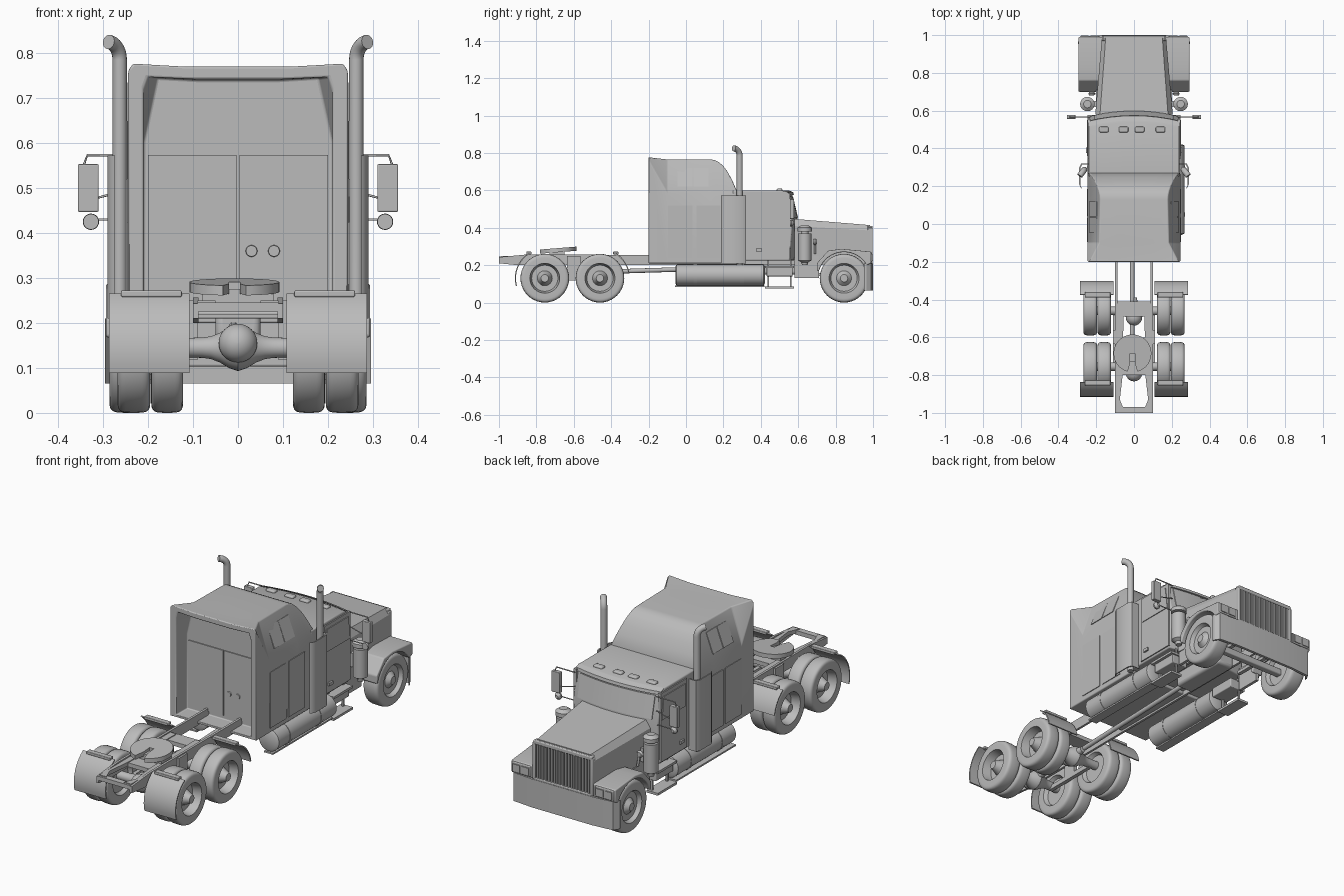
import bpy, bmesh, math
from math import sin, cos, copysign
from mathutils import Vector, Quaternion

cube = bpy.data.objects.get("Cube")
if cube:
    bpy.data.objects.remove(cube)

grey = bpy.data.materials.new("plain grey")
grey.use_nodes = True
tone = (.5, .5, .5, 1)
grey.diffuse_color = tone
grey.node_tree.nodes["Principled BSDF"].inputs["Base Color"].default_value = tone
parts = []

# Shared measures
cab_side, floor, roof, cab_roof = .24, .21, .765, .6
hub_height, tyre_radius, front_axle_y, rear_axles = .13, .13, .845, (-.755, -.46)
rail_side, rail_bottom, rail_top = .1, .2, .25


def around(middle, reach):
    return middle - reach, middle + reach


def sweep(start, stop, steps):
    return [math.radians(start + (stop - start) * i / steps) for i in range(steps + 1)]


def both(half):
    """Continue a half outline with its mirror image."""
    return half + [(-x, other) for x, other in reversed(half)]


def circle(centre, radius, angles):
    return [(centre[0] + radius * cos(a), centre[1] + radius * sin(a)) for a in angles]


def place(axis, point, t):
    return {"x": (t, *point), "y": (point[0], t, point[1]), "z": (*point, t)}[axis]


def loft(name, rings, mirror=False, bevel=0):
    """Skin a row of equal rings, close both ends, optionally mirror in x."""
    bm = bmesh.new()
    rows = [[bm.verts.new(point) for point in ring] for ring in rings]
    count = len(rows[0])
    for row, following in zip(rows, rows[1:]):
        for i in range(count):
            j = (i + 1) % count
            bm.faces.new((row[i], row[j], following[j], following[i]))
    bm.faces.new(rows[0])
    bm.faces.new(rows[-1])
    bmesh.ops.recalc_face_normals(bm, faces=bm.faces)
    mesh = bpy.data.meshes.new(name)
    bm.to_mesh(mesh)
    bm.free()
    mesh.materials.append(grey)
    part = bpy.data.objects.new(name, mesh)
    bpy.context.collection.objects.link(part)
    if bevel:
        modifier = part.modifiers.new("bevel", "BEVEL")
        modifier.width, modifier.segments, modifier.limit_method = bevel, 3, "ANGLE"
        modifier.angle_limit = math.radians(25)
    if mirror:
        part.modifiers.new("mirror", "MIRROR")
    parts.append(part)


def prism(name, axis, outline, span, **options):
    loft(name, [[place(axis, point, t) for point in outline] for t in span], **options)


def box(name, x, y, z, **options):
    prism(name, "z", [(x[0], y[0]), (x[1], y[0]), (x[1], y[1]), (x[0], y[1])], z, **options)


def turned(name, axis, centre, profile, **options):
    """Lathe a profile of (position along axis, radius)."""
    angles = sweep(0, 360, 40)[:-1]
    loft(name, [[place(axis, point, t) for point in circle(centre, radius, angles)]
                for t, radius in profile], **options)


def tube(name, path, radius, **options):
    path = [Vector(point) for point in path]
    rings, turn, heading = [], Quaternion(), Vector((0, 0, 1))
    for i, point in enumerate(path):
        ahead = (path[min(i + 1, len(path) - 1)] - path[max(i - 1, 0)]).normalized()
        turn = heading.rotation_difference(ahead) @ turn
        heading = ahead
        rings.append([point + turn @ Vector((*spot, 0))
                      for spot in circle((0, 0), radius, sweep(0, 360, 16)[:-1])])
    loft(name, rings, **options)


def arch(y, wall, shoulder, edge, top, bottom=floor, sag=0):
    """Body cross-section: wall, shoulder, roof edge, roof middle."""
    half = [(wall, bottom), (wall, shoulder), (edge, top), (edge / 2, top - sag)]
    return [(x, y, z) for x, z in both(half)]


# Sleeper: curved roof front, flared rear fairing, recessed back wall
sections = []
for i in range(7):
    s = 1 - i / 6
    sections.append(arch(.13 + .14 * s, .245, .59 - .03 * s, .18 + .055 * s * s,
                         cab_roof + (roof - cab_roof) * (1 - s ** 2.2)))
sections += [arch(-.1, .245, .59, .185, roof), arch(-.2, .245, .765, .235, .777, sag=.007),
             arch(-.2, floor, .72, .2, .747, bottom=.22, sag=.005),
             arch(-.11, floor, .6, .18, .745, bottom=.22, sag=.005)]
loft("sleeper_body", sections, bevel=.006)
box("rear_wall_panel", (.003, .2), around(-.11, .005), (.24, .573), mirror=True)
for x in (.03, .08):
    turned("rear_wall_port", "y", (x, .36), [(-.12, .012), (-.11, .014)])


def slant(z, out):
    return .245 - (z - .59) * .39 + out, z


outline = [slant(.62, 0), slant(.62, .005), slant(.72, .005), slant(.72, 0)]
for middle in (-.005, .08):
    prism("sleeper_window", "y", outline, around(middle, .04), mirror=True)
for middle in (.12, -.03):
    box("sleeper_hatch", (cab_side, .249), around(middle, .065), (.235, .52), mirror=True)

# Cab, bowed at the front
def bowed(name, outline, width, **options):
    stations = [width * i / 4 for i in range(-4, 5)]
    loft(name, [[(x, y + (.008 - .5 * x * x if y > .5 else 0), z) for y, z in outline]
                for x in stations], **options)


def glass(t, out):
    return .59 - .035 * t + out, .44 + .15 * t


bowed("cab", [(.25, .225), (.575, .225), glass(0, 0), glass(1, 0), (.53, cab_roof), (.25, cab_roof)],
      cab_side, bevel=.006)
bowed("windshield", [glass(.1, 0), glass(.1, .004), glass(.85, .004), glass(.85, 0)], floor)
bowed("sun_visor", [glass(.9, 0), glass(.9, .01), glass(1, .01), (.54, cab_roof)], cab_side)
box("door", (.23, .246), (.345, .555), (.235, .585), mirror=True)
prism("door_window", "x", [(.36, .45), (.55, .45), (.535, .565), (.36, .565)], (cab_side, .25), mirror=True)
box("door_handle", (cab_side, .255), around(.39, .015), around(.28, .008), mirror=True)
for x in (-.16, -.055, .03, .14):
    box("roof_marker_light", around(x, .025), around(.5, .015), (.59, .61), bevel=.007)

# Hollow hood, grille and bumper
def hood_ring(y, wall, shoulder, edge, top):
    skin = .006
    inside = arch(y, wall - skin, shoulder, edge - skin, top - skin, rail_bottom)
    return arch(y, wall, shoulder, edge, top, rail_bottom) + inside[::-1]


loft("hood", [hood_ring(.58, .205, .41, .18, .447), hood_ring(.985, .17, .385, .15, .414)])
box("hood_skirt", (.185, .2), (.58, .71), (hub_height, .25), mirror=True)
grille_depth = (.97, .998)
box("radiator", around(0, .16), (.965, .98), (floor, .4))
box("grille_side", (.153, .17), grille_depth, (floor, .4), mirror=True, bevel=.004)
for z in (floor, .4):
    box("grille_bar", around(0, .165), grille_depth, around(z, .01), bevel=.004)
for i in range(-9, 10):
    box("grille_slat", around(i * .016, .004), (.975, .996), (floor, .4))
face = both([(.296, .965), (.28, .99), (.17, 1)])
prism("bumper", "z", face + [(x, y - .014) for x, y in reversed(face)], (.065, floor))

# Front fenders with wheel arch, and lamps
arc = circle((front_axle_y, hub_height), .14, sweep(30, 165, 12))
crown = [(.7, .17), (.7, floor), (.76, .277), (.83, .287), (.99, .272), (.99, floor)]
prism("front_fender", "x", crown + arc, (.16, .294), mirror=True, bevel=.013)
box("headlight_frame", (.182, .286), (.97, .995), (.215, .268), mirror=True, bevel=.004)
for x in (.21, .26):
    box("headlight_lens", around(x, .02), (.98, .999), around(cab_side, .018), mirror=True)
tube("fender_bracket", [(.21, .69, .26), (.22, .69, .32)], .006, mirror=True)
turned("fender_mirror", "y", (.224, .325), [(.68, .012), (.69, .018), (.7, .012)], mirror=True)


# Wheels: rounded tyre, dished rim, raised hub
def wheel(name, y, inner, outer, depth):
    middle, half = (inner + outer) / 2, (outer - inner) / 2
    tyre = [(middle + half * copysign(abs(sin(a)) ** .5, a), .1 + (tyre_radius - .1) * cos(a) ** .5)
            for a in sweep(-85, 85, 12)]
    back, well = inner + .02, outer - depth
    rim = [(outer, .08), (well, .07), (well, .04), (outer - depth / 2, .03), (outer, .02), (outer, .002)]
    turned(name, "x", (y, hub_height), [(back, .002), (back, .07), (inner, .08)] + tyre + rim, mirror=True)


wheel("front_wheel", front_axle_y, .2, .286, .02)
box("front_axle", around(0, .22), around(front_axle_y, .017), around(.12, .017), bevel=.005)
for y in rear_axles:
    wheel("rear_outer_wheel", y, .195, .268, .045)
    wheel("rear_inner_wheel", y, .122, .193, .015)
    swell = [(i / 50, .022 + .03 * math.exp(-(i / 2) ** 2)) for i in range(-10, 11)]
    turned("rear_axle", "x", (y, .145), swell)
    turned("differential", "y", (0, .155),
           [(y - .035 + .043 * sin(a), .043 * cos(a)) for a in sweep(-88, 50, 12)] + [(y + .07, .015)])

# Chassis
prism("frame_rail", "x", [(-1, floor), (-.9, rail_bottom), (.97, rail_bottom), (.97, rail_top),
                          (-.85, .257), (-1, .243)], (.088, rail_side), mirror=True)
for y, reach in ((-.45, .04), (-.7, .1), (-.985, .015), (.95, .015)):
    box("cross_member", around(0, .09), around(y, reach), (.225, .246))
prism("deck_edge", "z", [(.09, -.99), (.05, -.99), (.075, -.93), (.06, -.8), (.055, -.42), (.09, -.42)],
      (.23, rail_top), mirror=True)
tube("drive_shaft", [(-.01, .4, .19), (-.01, -.2, .172), (-.01, -.72, .155)], .012)
box("gearbox", around(0, .05), (.38, .7), (.15, .23), bevel=.015)
box("suspension_beam", around(rail_side, .01), rear_axles, around(hub_height, .012), mirror=True)
box("suspension_hanger", around(rail_side, .01), around(-.6, .035), (hub_height, rail_top), mirror=True)
box("leaf_spring", around(rail_side, .01), (.68, .96), around(.15, .008), mirror=True)

# Coupling plate, tilted, with a slot to the rear
disc = circle((0, 0), .1, sweep(-75, 255, 40)) + both([(-.012, -.05), (-.012, 0)])
loft("coupling_plate", [[(x - .008, y - .685, .28 + .08 * y + lift) for x, y in disc]
                        for lift in around(0, .011)])
box("coupling_mount", around(0, .08), around(-.69, .04), (.24, .275))

# Quarter guards around the rear wheels
for name, y, start, stop in (("rear", rear_axles[0], 122, 195), ("middle", rear_axles[1], 10, 57)):
    angles = sweep(start, stop, 10)
    outline = circle((y, hub_height), .154, angles) + circle((y, hub_height), .16, angles[::-1])
    prism(name + "_mud_guard", "x", outline, (.108, .287), mirror=True)
for y in (-.84, -.375):
    box("guard_bar", (.125, .26), around(y, .014), around(.265, .007), mirror=True, bevel=.003)

# Exhaust stacks and curved heat shields
stack_x, stack_y = .263, .287
bend = [(stack_x + .027 * (1 - cos(a)), stack_y - .035 * (1 - cos(a)), .785 + .04 * sin(a))
        for a in sweep(0, 85, 8)]
tube("exhaust_stack", [(stack_x, stack_y, rail_bottom)] + bend, .016, mirror=True)
shield = [(.28, .19), (.29, floor), (.29, .3), (.28, .32), (cab_side, .32)]
prism("heat_shield", "z", shield + [(x - .006, y - .004) for x, y in reversed(shield)],
      (floor, .572), mirror=True)

# Air cleaners
turned("air_cleaner", "z", (.247, .635), [(.2, .015), (.215, .018), (.225, .035), (.37, .035), (.37, .02),
       (.38, .02), (.38, .038), (.4, .038), (.413, .02)], mirror=True)
box("air_cleaner_mount", (.19, .25), around(.635, .015), around(.3, .035), mirror=True)

# Fuel tanks, the left one further out, and steps
tank_radius = .057
for x in (floor, -.19):
    tank = (x, .148)
    turned("fuel_tank", "y", tank, [(-.057, .045), (-.05, tank_radius), (.415, tank_radius), (.422, .045)])
    for y in (.05, .3):
        turned("tank_strap", "y", tank, [(t, tank_radius + .002) for t in around(y, .01)])
box("tank_rail", (.19, cab_side), (-.06, .42), around(.088, .004), mirror=True)
box("step_box", (.14, .23), around(.5, .07), (.14, .19), mirror=True, bevel=.004)
for z in (.08, .19):
    box("step_tread", (.18, .245), around(.5, .077), around(z, .006), mirror=True)
for y in (.44, .56):
    box("step_hanger", around(.2, .005), around(y, .005), (.08, .23), mirror=True)

# Mirrors on their arms
arm_y = .567
box("side_mirror", (.31, .356), around(arm_y, .011), around(.5, .053), mirror=True, bevel=.003)
turned("round_mirror", "y", (.327, .425), [(.556, .017), (.565, .018), (.577, .008)], mirror=True)
tube("mirror_arm", [(.23, arm_y, .573), (.335, arm_y, .573), (.345, arm_y, .545)], .003, mirror=True)
for start, end in ((.5, .475), (.43, .43)):
    tube("mirror_brace", [(.23, arm_y, start), (.325, arm_y, end)], .0025, mirror=True)

# Smooth round surfaces, keep hard edges
bpy.ops.object.select_all(action="DESELECT")
for part in parts:
    part.select_set(True)
bpy.context.view_layer.objects.active = parts[0]
bpy.ops.object.shade_smooth_by_angle(angle=math.radians(32))
